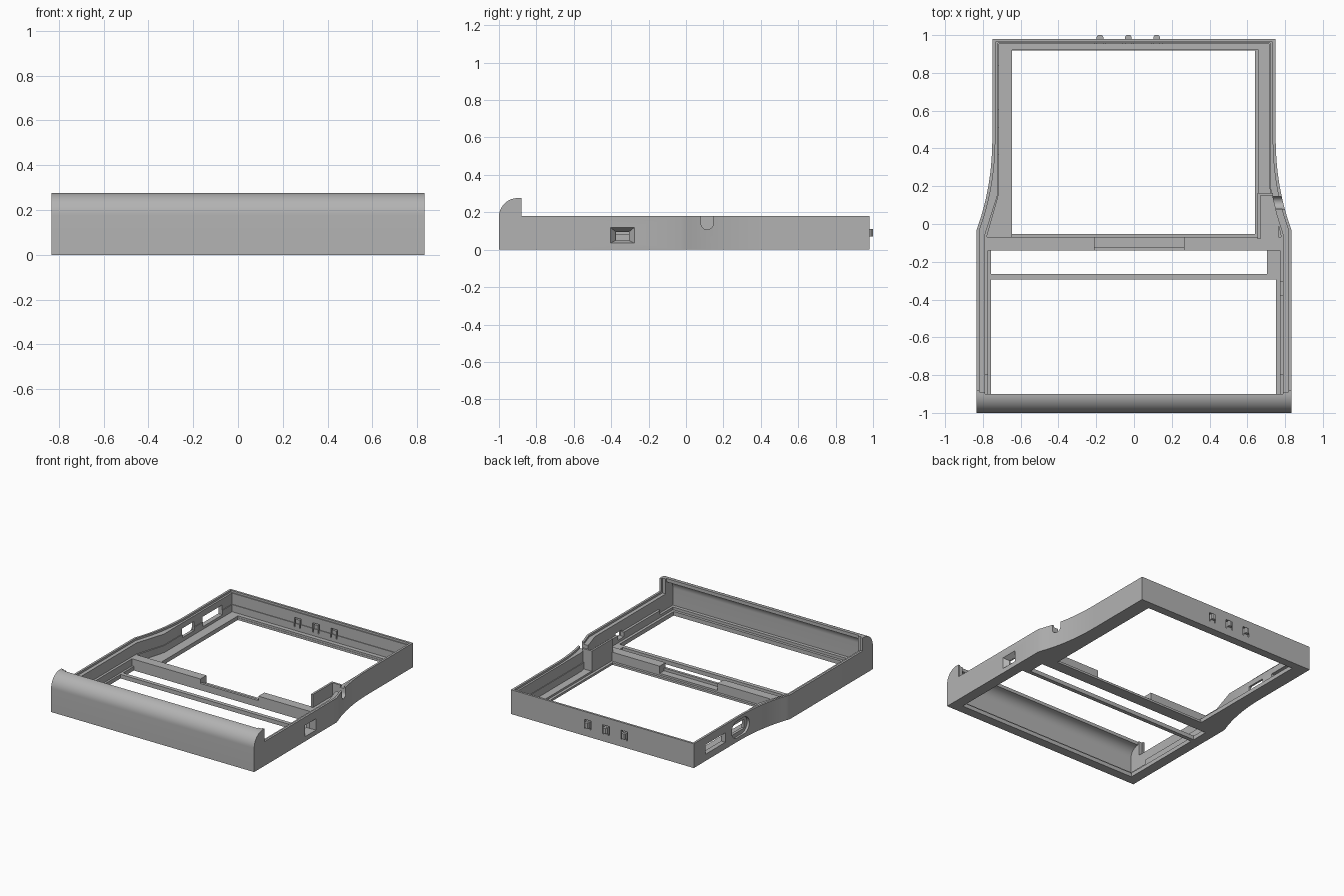
import bpy, bmesh, math

if "Cube" in bpy.data.objects:
    bpy.data.objects.remove(bpy.data.objects["Cube"])

grey = bpy.data.materials.new("plain grey")
grey.diffuse_color = (0.45, 0.45, 0.45, 1)
grey.use_nodes = True
grey.node_tree.nodes["Principled BSDF"].inputs["Base Color"].default_value = grey.diffuse_color


def prism(name, pts, a, b, axis="z"):
    """Extrude a 2D outline from a to b along an axis."""
    put = {"z": lambda u, v, w: (u, v, w),
           "x": lambda u, v, w: (w, u, v),
           "y": lambda u, v, w: (u, w, v)}[axis]
    bm = bmesh.new()
    lo = [bm.verts.new(put(u, v, a)) for u, v in pts]
    hi = [bm.verts.new(put(u, v, b)) for u, v in pts]
    bm.faces.new(lo)
    bm.faces.new(hi)
    for i in range(len(pts)):
        j = (i + 1) % len(pts)
        bm.faces.new((lo[i], lo[j], hi[j], hi[i]))
    bmesh.ops.recalc_face_normals(bm, faces=bm.faces)
    me = bpy.data.meshes.new(name)
    bm.to_mesh(me)
    bm.free()
    me.materials.append(grey)
    ob = bpy.data.objects.new(name, me)
    bpy.context.collection.objects.link(ob)
    return ob


def rect(x0, x1, y0, y1):
    return [(x0, y0), (x1, y0), (x1, y1), (x0, y1)]


def box(name, x0, x1, y0, y1, z0, z1):
    return prism(name, rect(x0, x1, y0, y1), z0, z1)


def stadium(u0, u1, v0, v1, n=10):
    """Slot outline with round ends."""
    r = min(u1 - u0, v1 - v0) / 2
    pts = []
    for k, (cu, cv) in enumerate([(u1 - r, v1 - r), (u0 + r, v1 - r), (u0 + r, v0 + r), (u1 - r, v0 + r)]):
        for i in range(n):
            t = math.pi / 2 * (k + i / n)
            pts.append((cu + r * math.cos(t), cv + r * math.sin(t)))
    return pts


def side(x_front, x_back, n=14):
    """One flank of the case: wide front, smooth S-curve, narrow back."""
    pts = []
    for i in range(n + 1):
        t = i / n
        e = 1 - (1 - t) ** 2.2 if t > 0.15 else t * 2
        pts.append((x_front + (x_back - x_front) * e, -0.03 + 0.5 * t))
    return pts


def case_outline(inset, y0):
    r = side(0.833 - inset, 0.75 - inset)
    right = [(0.833 - inset, y0)] + r + [(0.75 - inset, 0.98 - inset)]
    return right + [(-x, y) for x, y in reversed(right)]


def lip_profile(inset, z0):
    """Front roll: upright face with a quarter round on top."""
    r = 0.1 - inset
    pts = [(-0.88, z0), (-1 + inset, z0)]
    for i in range(15):
        t = math.pi / 2 * i / 14
        pts.append((-0.9 - r * math.cos(t), 0.176 + r * math.sin(t)))
    return pts + [(-0.88, 0.176 + r)]


def boolean(ob, other, op):
    m = ob.modifiers.new(op, "BOOLEAN")
    m.operation, m.solver, m.object = op, "EXACT", other
    bpy.context.view_layer.objects.active = ob
    bpy.ops.object.modifier_apply(modifier=m.name)
    bpy.data.objects.remove(other)


# Case body with front roll
case = prism("case_frame", case_outline(0, -0.9), 0, 0.18)
boolean(case, prism("front_roll", lip_profile(0, 0), -0.833, 0.833, "x"), "UNION")

cuts = []
# Hollow inside the front roll
hollow = lip_profile(0.025, 0.05)
hollow[0], hollow[-1] = (-0.8, 0.05), (-0.8, hollow[-1][1])
cuts.append(prism("c", hollow, -0.79, 0.79, "x"))
# Stepped rim
cuts.append(prism("c", case_outline(0.016, -0.89), 0.165, 0.3))
# Upper cavity, above the cross wall
upper = [(-0.79, -0.9), (0.79, -0.9), (0.79, -0.06), (0.755, 0.05), (0.72, 0.2), (0.72, 0.957),
         (-0.72, 0.957), (-0.72, 0.16), (-0.79, -0.06)]
cuts.append(prism("c", upper, 0.083, 0.3))
# Lower rear and front cavities
rear = [(-0.78, -0.07), (0.78, -0.07), (0.715, 0.2), (0.715, 0.952), (-0.715, 0.952), (-0.715, 0.16)]
cuts.append(prism("c", rear, 0.03, 0.1))
cuts.append(box("c", -0.772, 0.772, -0.95, -0.14, 0.03, 0.1))
# Rear window with its shallow seat
cuts.append(box("c", -0.645, 0.66, -0.07, 0.92, 0.016, 0.1))
cuts.append(box("c", -0.645, 0.64, -0.052, 0.918, -0.1, 0.1))
# Front windows either side of the thin bar
cuts.append(box("c", -0.757, 0.705, -0.265, -0.14, -0.1, 0.06))
cuts.append(box("c", -0.757, 0.752, -0.93, -0.295, -0.1, 0.06))
# Notch in the cross wall
cuts.append(box("c", -0.21, 0.265, -0.121, -0.03, 0.03, 0.1))
cuts.append(box("c", -0.21, 0.265, -0.2, -0.12, 0.05, 0.1))
# Left wall: long port, then round-ended port in a recess
cuts.append(box("c", -0.9, -0.68, 0.61, 0.84, 0.05, 0.12))
cuts.append(prism("c", stadium(0.335, 0.535, 0.03, 0.155), -0.9, -0.735, "x"))
cuts.append(box("c", -0.9, -0.68, 0.37, 0.51, 0.06, 0.125))
# Right wall: cable slot and port opening
cuts.append(prism("c", stadium(0.08, 0.146, 0.108, 0.3), 0.7, 0.95, "x"))
cuts.append(box("c", 0.72, 0.9, -0.375, -0.305, 0.05, 0.095))
# Funnel around the port opening
funnel = prism("c", rect(-0.405, -0.275, 0.035, 0.12), 0.80, 0.834, "x")
for v in funnel.data.vertices:
    if v.co.x < 0.81:
        v.co.y = -0.34 + (v.co.y + 0.34) * 0.55
        v.co.z = 0.073 + (v.co.z - 0.0775) * 0.55
cuts.append(funnel)
# U-shaped slots around the rear push tabs
for x in (-0.18, -0.03, 0.12):
    u = [(x - 0.027, 0.055), (x - 0.018, 0.055), (x - 0.018, 0.112), (x + 0.018, 0.112),
         (x + 0.018, 0.055), (x + 0.027, 0.055), (x + 0.027, 0.122), (x - 0.027, 0.122)]
    cuts.append(prism("c", u, 0.9, 1.05, "y"))
for c in cuts:
    boolean(case, c, "DIFFERENCE")

# Push buttons on the rear tabs
for i, x in enumerate((-0.18, -0.03, 0.12)):
    nub = [(x - 0.018, 0.97), (x + 0.018, 0.97), (x + 0.018, 0.99), (x + 0.01, 1.0),
           (x - 0.01, 1.0), (x - 0.018, 0.99)]
    prism("push_button_%d" % (i + 1), nub, 0.07, 0.11)

# Pocket beside the cable slot
box("pocket_floor", 0.66, 0.765, -0.08, 0.16, 0.02, 0.083)
box("pocket_wall", 0.655, 0.67, -0.08, 0.165, 0.02, 0.18)
box("pocket_end", 0.66, 0.735, 0.15, 0.165, 0.02, 0.18)

# Smooth curves, keep edges crisp
for ob in bpy.context.scene.objects:
    ob.select_set(True)
    bpy.context.view_layer.objects.active = ob
bpy.ops.object.shade_smooth_by_angle(angle=math.radians(25))
